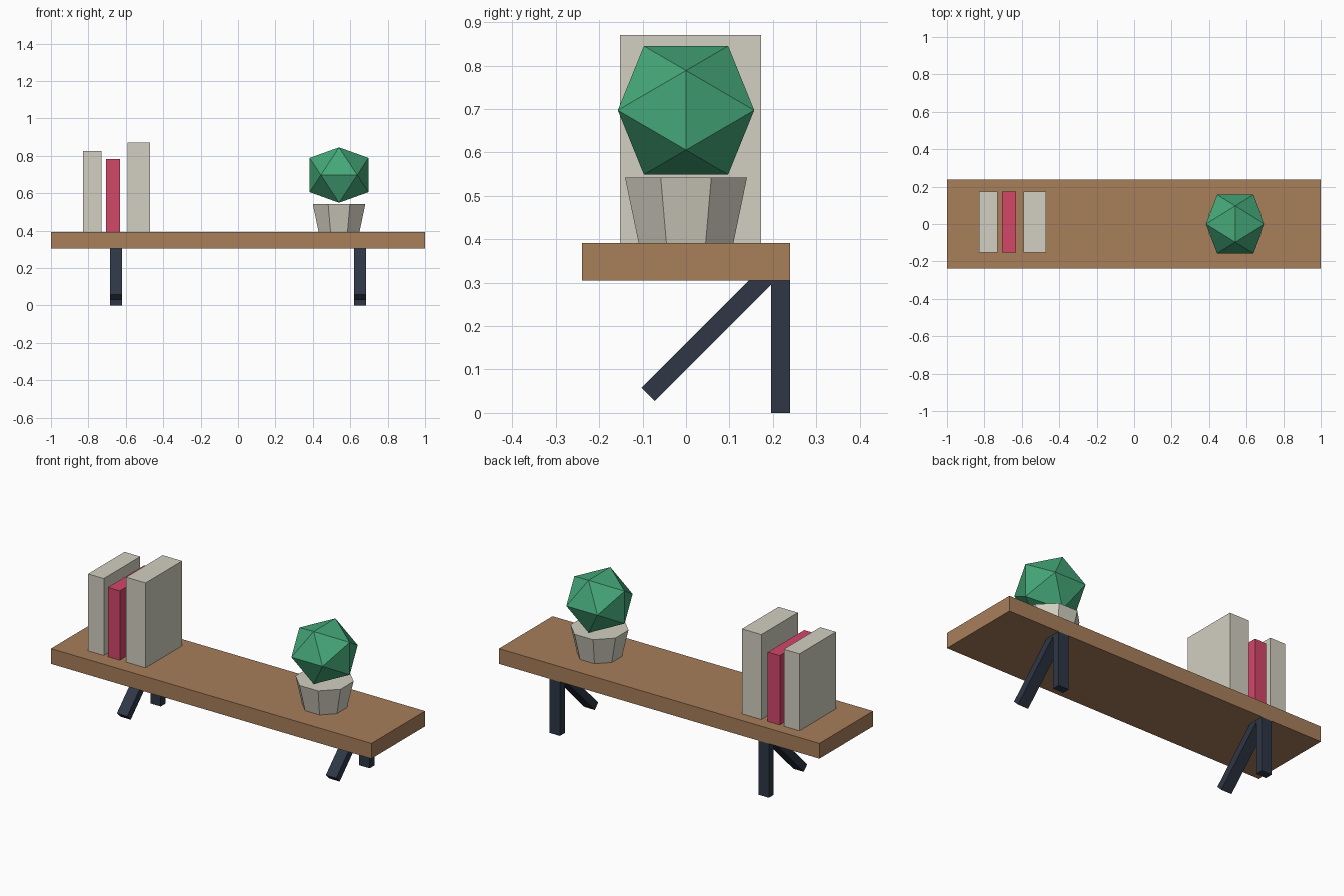
import bpy, bmesh, math
from mathutils import Matrix, Vector

if "Cube" in bpy.data.objects:
    bpy.data.objects.remove(bpy.data.objects["Cube"])


def material(name, rgb):
    """Flat colour given as 0-255 sRGB, stored as linear."""
    m = bpy.data.materials.new(name)
    lin = [((c / 255 + 0.055) / 1.055) ** 2.4 for c in rgb]
    m.diffuse_color = (*lin, 1)
    m.use_nodes = True
    m.node_tree.nodes["Principled BSDF"].inputs["Base Color"].default_value = m.diffuse_color
    return m


wood = material("wood", (168, 126, 90))
metal = material("dark_metal", (46, 55, 70))
cream = material("cream", (210, 207, 193))
red = material("crimson", (210, 71, 105))
green = material("leaf_green", (69, 168, 121))


def finish(name, bm, mat):
    bmesh.ops.recalc_face_normals(bm, faces=bm.faces)
    me = bpy.data.meshes.new(name)
    bm.to_mesh(me)
    bm.free()
    me.materials.append(mat)
    ob = bpy.data.objects.new(name, me)
    bpy.context.collection.objects.link(ob)
    return ob


def box(name, center, size, mat, tilt=0):
    """Box with its size baked in, tilted about x."""
    bm = bmesh.new()
    bmesh.ops.create_cube(bm, size=1, matrix=Matrix.Diagonal((*size, 1)))
    ob = finish(name, bm, mat)
    ob.location = center
    ob.rotation_euler.x = tilt
    return ob


TOP = 0.391   # upper surface of the board

# Shelf board
box("shelf_board", (0, 0, 0.348), (2, 0.478, 0.086), wood)

# Two brackets: upright at the back and a 45 degree brace
for side, x in (("left", -0.652), ("right", 0.652)):
    box(side + "_upright", (x, 0.2175, 0.1525), (0.065, 0.043, 0.305), metal)
    box(side + "_brace", (x, 0.065, 0.195), (0.065, 0.043, 0.43), metal,
        math.radians(-45))

# Books: left edge, right edge, top height
for name, x0, x1, z, mat in (("tall_book", -0.829, -0.731, 0.825, cream),
                             ("red_book", -0.706, -0.631, 0.782, red),
                             ("wide_book", -0.591, -0.470, 0.870, cream)):
    box(name, ((x0 + x1) / 2, 0.01, (TOP + z) / 2),
        (x1 - x0, 0.325, z - TOP), mat)

# Eight-sided tapered pot
PLANT_X = 0.54
bm = bmesh.new()
bmesh.ops.create_cone(bm, cap_ends=True, segments=8, radius1=0.118,
                      radius2=0.152, depth=0.151,
                      matrix=Matrix.Rotation(math.pi / 8, 4, "Z"))
# keep flat sides facing the axes
v = bm.verts[:][0].co
angle = math.atan2(v.y, v.x) % (math.pi / 4)
bmesh.ops.rotate(bm, verts=bm.verts,
                 matrix=Matrix.Rotation(math.pi / 8 - angle, 3, "Z"))
pot = finish("plant_pot", bm, cream)
pot.location = (PLANT_X, 0, TOP + 0.0755)

# Faceted plant: icosahedron from three crossed golden rectangles
a, b = 0.097, 0.157
bm = bmesh.new()
for s in (-1, 1):
    for t in (-1, 1):
        for p in ((0, s * a, t * b), (s * b, 0, t * a), (s * a, t * b, 0)):
            bm.verts.new(Vector((p[0], p[1], p[2] * 0.943)))
bmesh.ops.convex_hull(bm, input=bm.verts)
plant = finish("plant_foliage", bm, green)
plant.location = (PLANT_X, 0, 0.697)
